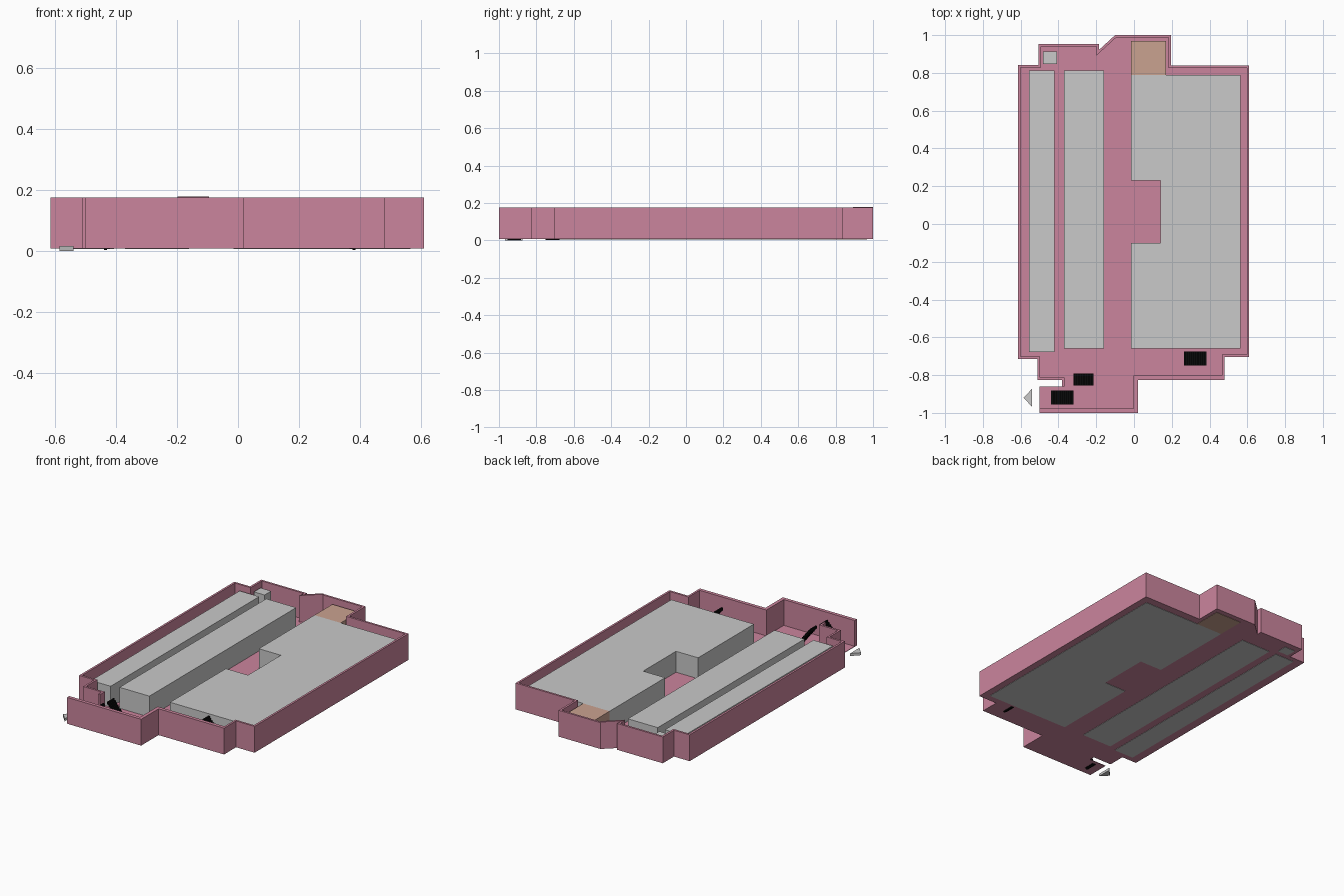
import bpy
import bmesh
from mathutils import Vector

cube = bpy.data.objects.get("Cube")
if cube:
    bpy.data.objects.remove(cube)


def material(name, rgb):
    mat = bpy.data.materials.new(name)
    mat.use_nodes = True
    mat.diffuse_color = (*rgb, 1)
    mat.node_tree.nodes["Principled BSDF"].inputs["Base Color"].default_value = (*rgb, 1)
    return mat


pink = material("dusty pink", (0.6, 0.235, 0.337))
grey = material("light grey", (0.585, 0.585, 0.585))
peach = material("peach", (0.59, 0.36, 0.28))
black = material("black", (0.003, 0.003, 0.003))


def prisms(name, shapes, mat):
    """One object made of upright prisms, each (outline, bottom, top)."""
    bm = bmesh.new()
    for outline, low, high in shapes:
        base = bm.faces.new([bm.verts.new((x, y, low)) for x, y in outline])
        side = bmesh.ops.extrude_face_region(bm, geom=[base], use_keep_orig=True)
        moved = [v for v in side["geom"] if isinstance(v, bmesh.types.BMVert)]
        bmesh.ops.translate(bm, verts=moved, vec=(0, 0, high - low))
    bmesh.ops.recalc_face_normals(bm, faces=bm.faces)
    mesh = bpy.data.meshes.new(name)
    bm.to_mesh(mesh)
    bm.free()
    mesh.materials.append(mat)
    obj = bpy.data.objects.new(name, mesh)
    bpy.context.collection.objects.link(obj)
    return obj


def rect(x0, x1, y0, y1):
    return [(x0, y0), (x1, y0), (x1, y1), (x0, y1)]


FLOOR, WALL_TOP, ROOM_TOP = 0.008, 0.175, 0.144

# Outer wall line, counterclockwise, open at the entrance
path = [Vector(p) for p in (
    (-0.5, -1), (0.02, -1), (0.02, -0.825), (0.48, -0.825), (0.48, -0.705),
    (0.61, -0.705), (0.61, 0.838), (0.195, 0.838), (0.195, 1), (-0.1, 1),
    (-0.185, 0.922), (-0.185, 0.954), (-0.505, 0.954), (-0.505, 0.842),
    (-0.615, 0.842), (-0.615, -0.715), (-0.51, -0.715), (-0.51, -0.825),
    (-0.38, -0.825), (-0.38, -0.86))]
FRONT_WALLS, SLANT = 3, 9
thick = [0.022 if i < FRONT_WALLS else 0.013 for i in range(len(path) - 1)]


def inward(i):
    d = (path[i + 1] - path[i]).normalized()
    return Vector((-d.y, d.x))


# Inner wall line with mitred corners
inner = [path[0] + inward(0) * thick[0]]
for i in range(1, len(path) - 1):
    a, b = inward(i - 1), inward(i)
    s, t = thick[i - 1], thick[i]
    det = a.x * b.y - a.y * b.x
    inner.append(path[i] + Vector((s * b.y - t * a.y, t * a.x - s * b.x)) / det)
inner.append(path[-1] + inward(len(path) - 2) * thick[-1])

walls = [[path[i], path[i + 1], inner[i + 1], inner[i]] for i in range(len(path) - 1)]
prisms("outer_walls", [(w, FLOOR, WALL_TOP) for i, w in enumerate(walls) if i != SLANT], pink)
prisms("slanted_wall", [(walls[SLANT], FLOOR, WALL_TOP + 0.004)], pink)
prisms("floor", [(path + [Vector((-0.5, -0.86))], FLOOR, 0.011)], pink)

# Room blocks
blocks = {
    "large_back_room": [(-0.015, 0.23), (0.14, 0.23), (0.14, -0.1),
                        (0.565, -0.1), (0.565, 0.788), (-0.015, 0.788)],
    "large_front_room": rect(-0.015, 0.565, -0.66, -0.1),
    "middle_strip_room": rect(-0.37, -0.16, -0.66, 0.812),
    "side_strip_back_room": rect(-0.557, -0.42, -0.3, 0.812),
    "side_strip_front_room": rect(-0.557, -0.42, -0.678, -0.3),
    "small_corner_room": rect(-0.482, -0.407, 0.848, 0.914),
}
for name, outline in blocks.items():
    prisms(name, [(outline, 0.006, ROOM_TOP)], grey)
prisms("peach_room", [(rect(-0.015, 0.17, 0.788, 0.968), 0.006, ROOM_TOP)], peach)


# Stairs that rise from x_low to x_high
def stairs(name, x_low, x_high, y0, y1, z_low, steps=12):
    run = (x_high - x_low) / steps
    rise = (0.14 - z_low) / steps
    treads = []
    for i in range(steps):
        a, b = x_low + i * run, x_low + (i + 1) * run
        top = z_low + (i + 1) * rise
        treads.append((rect(min(a, b), max(a, b), y0, y1), max(z_low, top - 1.6 * rise), top))
    prisms(name, treads, black)


stairs("entrance_stairs", -0.44, -0.32, -0.955, -0.882, 0.002)
stairs("inner_stairs", -0.215, -0.32, -0.855, -0.792, 0.009)
stairs("front_stairs", 0.385, 0.265, -0.75, -0.676, 0.002)

# Entrance marker
prisms("entrance_arrow", [([(-0.585, -0.92), (-0.54, -0.967), (-0.54, -0.873)], 0, 0.016)], grey)
